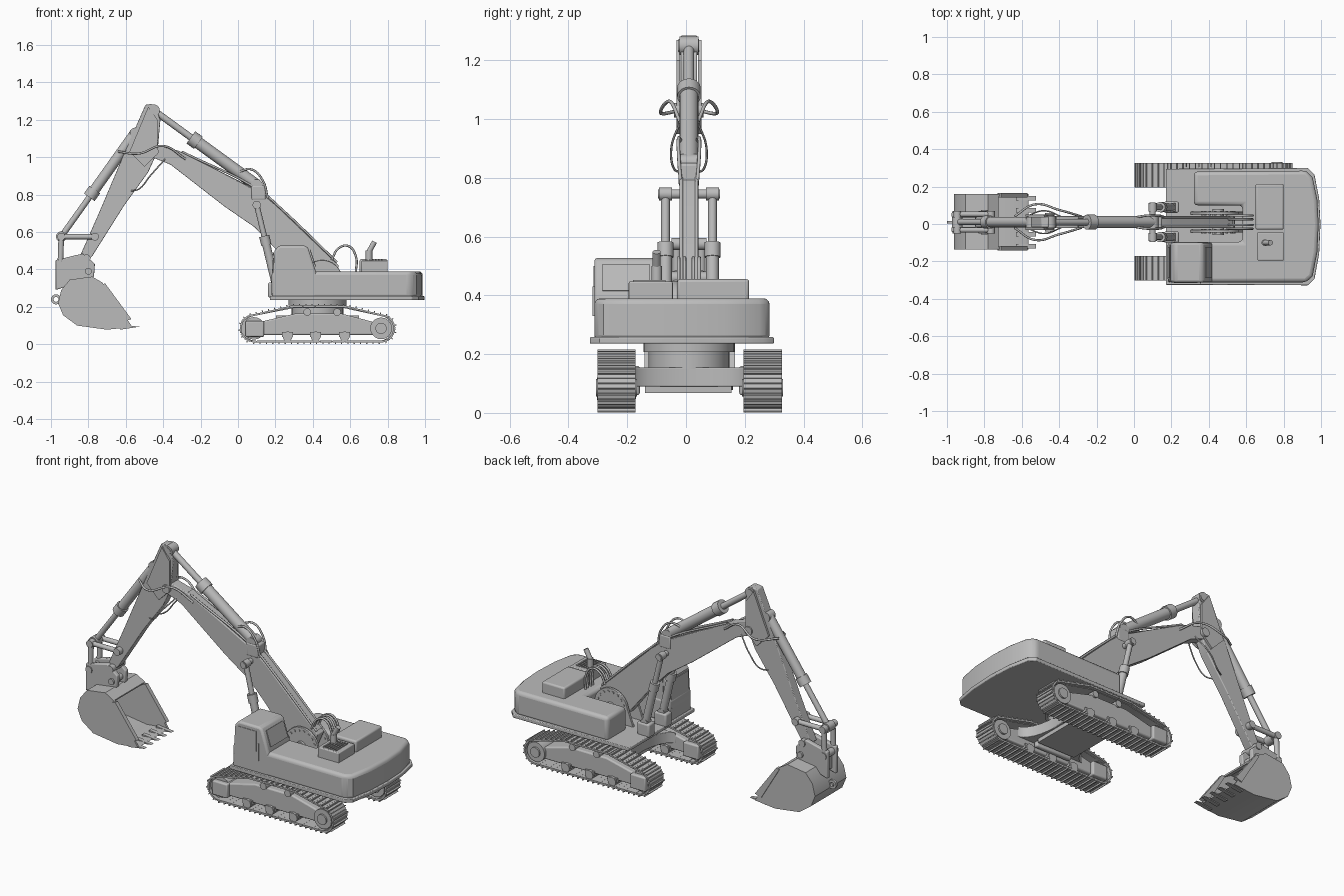
import bpy, bmesh, math
from mathutils import Vector, Matrix

cube = bpy.data.objects.get("Cube")
if cube:
    bpy.data.objects.remove(cube, do_unlink=True)

grey = bpy.data.materials.new("plain grey")
grey.use_nodes = True
COLOUR = (0.5, 0.5, 0.5, 1)
grey.diffuse_color = COLOUR
grey.node_tree.nodes["Principled BSDF"].inputs["Base Color"].default_value = COLOUR

MID = 0.01  # centre plane of the machine


def finish(name, bm, bevel=0, segments=3):
    bmesh.ops.recalc_face_normals(bm, faces=bm.faces)
    mesh = bpy.data.meshes.new(name)
    bm.to_mesh(mesh)
    bm.free()
    mesh.materials.append(grey)
    for poly in mesh.polygons:
        poly.use_smooth = True
    mesh.set_sharp_from_angle(angle=math.radians(35))
    obj = bpy.data.objects.new(name, mesh)
    bpy.context.collection.objects.link(obj)
    if bevel:
        mod = obj.modifiers.new("rounded edges", 'BEVEL')
        mod.width, mod.segments = bevel, segments
        mod.limit_method = 'ANGLE'
        mod.angle_limit = math.radians(40)
    return obj


def extrude(name, corners, offset, bevel=0, segments=3):
    bm = bmesh.new()
    face = bm.faces.new([bm.verts.new(c) for c in corners])
    new = bmesh.ops.extrude_face_region(bm, geom=[face])["geom"]
    bmesh.ops.translate(bm, vec=offset, verts=[v for v in new if isinstance(v, bmesh.types.BMVert)])
    return finish(name, bm, bevel, segments)


def side_profile(name, pts, y0, y1, bevel=0):
    return extrude(name, [(x, y0, z) for x, z in pts], (0, y1 - y0, 0), bevel)


def plan_profile(name, pts, z0, z1, bevel=0):
    return extrude(name, [(x, y, z0) for x, y in pts], (0, 0, z1 - z0), bevel)


def box(name, x, y, z, bevel=0):
    pts = [(x[0], y[0]), (x[1], y[0]), (x[1], y[1]), (x[0], y[1])]
    return plan_profile(name, pts, z[0], z[1], bevel)


def rod(name, a, b, radius, sides=20):
    a, b = Vector(a), Vector(b)
    axis = b - a
    turn = axis.to_track_quat('Z', 'Y').to_matrix().to_4x4()
    bm = bmesh.new()
    bmesh.ops.create_cone(bm, cap_ends=True, segments=sides, radius1=radius, radius2=radius,
                          depth=axis.length, matrix=Matrix.Translation((a + b) / 2) @ turn)
    return finish(name, bm)


def pin(name, x, z, half, radius, y=MID):
    return rod(name, (x, y - half, z), (x, y + half, z), radius)


def ram(name, top, bottom, split, thin, thick, y):
    """Hydraulic cylinder: a thin piston from top to split, a barrel from there on."""
    a, b = Vector((top[0], y, top[1])), Vector((bottom[0], y, bottom[1]))
    s = a.lerp(b, split)
    step = (b - a).normalized() * 0.05
    rod(name + "_piston", a, s, thin)
    rod(name + "_barrel", s, b, thick)
    rod(name + "_collar", s, s + step, thick * 1.25)
    for end, (x, z) in (("top", top), ("bottom", bottom)):
        pin(f"{name}_{end}_eye", x, z, thick, thick, y)


def hose(name, pts, radius=0.006):
    curve = bpy.data.curves.new(name, 'CURVE')
    curve.dimensions = '3D'
    curve.bevel_depth, curve.bevel_resolution = radius, 2
    spline = curve.splines.new('BEZIER')
    spline.bezier_points.add(len(pts) - 1)
    for point, co in zip(spline.bezier_points, pts):
        point.co = co
        point.handle_left_type = point.handle_right_type = 'AUTO'
    curve.materials.append(grey)
    obj = bpy.data.objects.new(name, curve)
    bpy.context.collection.objects.link(obj)


# Crawler tracks
def arc(x, z, r, start, end, n=14):
    angles = [math.radians(start + (end - start) * i / n) for i in range(n + 1)]
    return [Vector((x + r * math.cos(a), z + r * math.sin(a))) for a in angles]


FRONT, REAR, AXLE, REACH = 0.085, 0.765, 0.085, 0.07
loop = arc(FRONT, AXLE, REACH, 270, 110)
loop += [Vector((0.29, 0.202)), Vector((0.57, 0.202))]
loop += arc(REAR, AXLE, REACH, 65, -90)


def along(path, count):
    """Evenly spaced points and directions around a closed path."""
    pairs = list(zip(path, path[1:] + path[:1]))
    total = sum((b - a).length for a, b in pairs)
    for i in range(count):
        d = total * i / count
        for a, b in pairs:
            if d <= (b - a).length:
                break
            d -= (b - a).length
        way = (b - a).normalized()
        yield a + way * d, way


def track(side, y, out):
    bm = bmesh.new()
    for p, way in along(loop, 54):
        frame = Matrix.Translation((p.x, y, p.y)) @ Matrix.Rotation(-math.atan2(way.y, way.x), 4, 'Y')
        for lift, size in ((0, (0.033, 0.13, 0.01)), (0.008, (0.006, 0.13, 0.012))):
            bmesh.ops.create_cube(bm, size=1, matrix=frame @ Matrix.Translation((0, 0, lift))
                                  @ Matrix.Diagonal((*size, 1)))
    finish(side + "_track_pads", bm)
    centre = Vector((0.42, 0.1))
    inner = [c + (c - centre).normalized() * -0.013 for c in loop]
    ring = [loop[0], *loop[1:], loop[0], inner[0], *reversed(inner[1:]), inner[0]]
    bm = bmesh.new()
    rows = [[bm.verts.new((p.x, y + s * 0.045, p.y)) for p in path]
            for path, s in ((loop, -1), (loop, 1), (inner, 1), (inner, -1))]
    n = len(loop)
    for r in range(4):
        for i in range(n):
            j, q = (i + 1) % n, (r + 1) % 4
            bm.faces.new((rows[r][i], rows[r][j], rows[q][j], rows[q][i]))
    finish(side + "_track_chain", bm)
    hill = [(0.1, 0.05), (0.74, 0.05), (0.72, 0.12), (0.55, 0.165), (0.31, 0.165), (0.12, 0.12)]
    side_profile(side + "_track_frame", hill, y - 0.045, y + 0.045, 0.008)
    box(side + "_idler_guard", (0.04, 0.14), (y - 0.066, y + 0.066), (0.04, 0.125), 0.008)
    pin(side + "_idler", FRONT, AXLE, 0.04, 0.06, y)
    pin(side + "_sprocket", REAR, AXLE, 0.06, 0.058, y)
    pin(side + "_drive_hub", REAR, AXLE, 0.07, 0.03, y)
    for x in (0.265, 0.415, 0.57):
        pin(side + "_lower_roller", x, 0.042, 0.06, 0.026, y)
        box(side + "_roller_bracket", (x - 0.03, x + 0.03), (y - 0.055, y + 0.055), (0.04, 0.065))
    for x in (0.37, 0.53):
        pin(side + "_upper_roller", x, 0.172, 0.055, 0.02, y)
    box(side + "_step", (0.3, 0.54), sorted((y - out * 0.05, y - out * 0.08)), (0.06, 0.16), 0.01)


track("right", -0.237, -1)
track("left", 0.261, 1)

# Undercarriage with curved front and back edges
bend = [(math.cos(math.radians(a)), math.sin(math.radians(a))) for a in range(-90, 91, 15)]
waist = [(0.2 + 0.09 * c, MID + 0.2 * s) for c, s in bend]
waist += [(0.65 - 0.09 * c, MID - 0.2 * s) for c, s in bend]
plan_profile("cross_frame", waist, 0.09, 0.155, 0.008)
box("belly_plate", (0.3, 0.55), (-0.14, 0.155), (0.067, 0.09))
for name, r, z0, z1 in (("turntable", 0.138, 0.15, 0.21), ("slewing_ring", 0.155, 0.208, 0.24)):
    rod(name, (0.425, MID, z0), (0.425, MID, z1), r, 40)

# Upper body: lower deck, hull with a slot for the boom, flared skirt
rear = [(0.92, 0.285), (0.955, 0.25), (0.98, 0.13), (0.987, 0), (0.98, -0.15), (0.955, -0.28), (0.92, -0.312)]
hull = [(0.32, 0.28), *rear, (0.18, -0.312), (0.18, -0.095), (0.58, -0.095), (0.58, 0.1), (0.32, 0.1)]
plan_profile("hull", hull, 0.245, 0.39, 0.02)
skirt = [(0.17, 0.295)] + [(x + 0.01, y * 1.05) for x, y in rear] + [(0.17, -0.325)]
plan_profile("skirt", skirt, 0.236, 0.258, 0.004)

# Cab
cab = [(0.18, 0.25), (0.195, 0.5), (0.22, 0.528), (0.36, 0.528), (0.375, 0.515), (0.42, 0.38), (0.42, 0.25)]
side_profile("cab", cab, -0.312, -0.1, 0.012)
window = [(0.215, 0.38), (0.222, 0.5), (0.34, 0.5), (0.34, 0.38)]
side_profile("cab_right_window", window, -0.315, -0.31)
side_profile("cab_left_window", window, -0.102, -0.097)
pane = [(0.183, 0.33), (0.192, 0.49), (0.188, 0.49), (0.179, 0.33)]
side_profile("windscreen", pane, -0.29, -0.122)
pane = [(0.383, 0.505), (0.413, 0.415), (0.417, 0.416), (0.387, 0.507)]
side_profile("rear_window", pane, -0.285, -0.125)
box("door_handle", (0.352, 0.358), (-0.318, -0.31), (0.33, 0.43))

# Engine covers, vent and exhaust
box("engine_cover", (0.65, 0.8), (-0.03, 0.215), (0.38, 0.455), 0.01)
box("vent_box", (0.66, 0.8), (-0.195, -0.045), (0.38, 0.447), 0.005)
for i in range(6):
    x = 0.685 + i * 0.016
    box("vent_slat", (x, x + 0.008), (-0.18, -0.07), (0.445, 0.453))
rod("exhaust_pipe", (0.7, -0.1, 0.44), (0.7, -0.1, 0.5), 0.018)
rod("exhaust_tip", (0.698, -0.1, 0.49), (0.73, -0.1, 0.548), 0.014)

# Boom and its mount
boom = [(-0.48, 1.03), (-0.46, 1.06), (-0.42, 1.062), (-0.32, 1.035), (-0.1, 0.925), (0.12, 0.81), (0.2, 0.745),
        (0.54, 0.42), (0.5, 0.33), (0.36, 0.31), (0.2, 0.51), (0.09, 0.625), (-0.07, 0.735), (-0.36, 0.96), (-0.46, 1.0)]
side_profile("boom", boom, MID - 0.032, MID + 0.032, 0.004)
side_profile("boom_top_strip", [(-0.32, 1.04), (0.12, 0.815), (0.2, 0.755), (0.53, 0.44), (0.5, 0.43), (0.1, 0.8)],
             MID - 0.022, MID + 0.022)
cheek = [(0.3, 0.25)] + [(p.x, p.y) for p in arc(0.45, 0.34, 0.11, 170, 0)] + [(0.6, 0.25)]
for s in (-1, 1):
    y = MID + s * 0.048
    side_profile("boom_cheek", cheek, y - 0.008, y + 0.008, 0.003)
    for p in arc(0.45, 0.34, 0.09, 160, 20, 7):
        pin("cheek_bolt", p.x, p.y, 0.012, 0.007, y)
    ram("boom_ram", (0.1, 0.745), (0.2, 0.33), 0.4, 0.015, 0.022, MID + s * 0.08)
    box("ram_foot", (0.16, 0.24), (MID + s * 0.08 - 0.03, MID + s * 0.08 + 0.03), (0.25, 0.33), 0.01)
pin("boom_pivot", 0.45, 0.34, 0.07, 0.03)
pin("boom_ram_pin", 0.1, 0.745, 0.105, 0.016)

# Stick
stick = [(-0.495, 1.28), (-0.46, 1.285), (-0.44, 1.265), (-0.415, 1.2), (-0.43, 1.03), (-0.48, 0.92),
         (-0.61, 0.74), (-0.78, 0.47), (-0.82, 0.44), (-0.85, 0.46), (-0.74, 0.71), (-0.63, 0.97), (-0.53, 1.2)]
side_profile("stick", stick, MID - 0.028, MID + 0.028, 0.004)
pin("stick_pivot", -0.45, 1.03, 0.05, 0.025)
for s in (-1, 1):
    y = MID + s * 0.036
    side_profile("stick_side_plate", [(-0.48, 1.27), (-0.43, 1.2), (-0.43, 1.02), (-0.5, 0.95), (-0.58, 1.03)],
                 y - 0.006, y + 0.006)
ram("stick_ram", (-0.45, 1.25), (0.1, 0.85), 0.36, 0.018, 0.032, MID)
ram("bucket_ram", (-0.945, 0.575), (-0.55, 1.13), 0.38, 0.016, 0.028, MID)
pin("stick_ram_pin", -0.45, 1.25, 0.035, 0.022)
box("stick_ram_mount", (0.07, 0.15), (MID - 0.035, MID + 0.035), (0.77, 0.85), 0.01)

# Bucket linkage
for s in (-1, 1):
    y = MID + s * 0.042
    rod("rocker_arm", (-0.945, y, 0.575), (-0.765, y, 0.575), 0.014)
    rod("push_link", (-0.945, y, 0.575), (-0.95, y, 0.42), 0.015)
for x, z in ((-0.945, 0.575), (-0.765, 0.575), (-0.95, 0.42), (-0.81, 0.46)):
    pin("link_pin", x, z, 0.06, 0.021)
bracket = [(-0.975, 0.45), (-0.83, 0.485), (-0.765, 0.43), (-0.77, 0.36), (-0.85, 0.33), (-0.975, 0.29)]
for s in (-1, 1):
    y = MID + s * 0.04
    side_profile("coupler_plate", bracket, y - 0.014, y + 0.014, 0.006)
box("coupler_core", (-0.95, -0.8), (MID - 0.03, MID + 0.03), (0.32, 0.4))
pin("coupler_pin", -0.8, 0.39, 0.065, 0.018)

# Bucket, open toward the machine
scoop = [(-0.725, 0.33), (-0.78, 0.362), (-0.9, 0.345), (-0.945, 0.29), (-0.962, 0.22), (-0.935, 0.155),
         (-0.86, 0.1), (-0.7, 0.078), (-0.565, 0.092)]
heart = Vector((-0.76, 0.2))
lining = [tuple(Vector(p).lerp(heart, 0.07)) for p in scoop]
side_profile("bucket_shell", scoop + lining[::-1], -0.13, 0.155)
for y in (-0.135, 0.148):
    side_profile("bucket_side", scoop, y, y + 0.012)
    side_profile("bucket_side_cutter", [(-0.73, 0.32), (-0.71, 0.325), (-0.57, 0.135), (-0.61, 0.12)], y - 0.006, y + 0.018)
for i in range(5):
    y = -0.118 + i * 0.064
    side_profile("bucket_tooth", [(-0.63, 0.078), (-0.63, 0.105), (-0.525, 0.094)], y - 0.012, y + 0.012)
bm = bmesh.new()
eye = [bm.verts.new((p.x, MID, p.y)) for p in arc(-0.973, 0.24, 0.02, 0, 360, 16)[:-1]]
edges = [bm.edges.new((a, b)) for a, b in zip(eye, eye[1:] + eye[:1])]
hook = finish("lifting_eye", bm)
skin = hook.modifiers.new("thickness", 'SKIN')
for v in hook.data.skin_vertices[0].data if hook.data.skin_vertices else []:
    v.radius = (0.007, 0.007)
if not hook.data.skin_vertices:
    hook.modifiers.remove(skin)

# Hydraulic hoses
for s in (-1, 1):
    def at(x, y, z):
        return (x, MID + s * y, z)
    hose("elbow_hose", [at(-0.28, 0.03, 0.99), at(-0.4, 0.065, 1.06), at(-0.53, 0.095, 1.02), at(-0.64, 0.03, 1.03)])
    hose("stick_hose", [at(-0.39, 0.03, 0.99), at(-0.47, 0.06, 0.9), at(-0.53, 0.05, 0.83), at(-0.57, 0.03, 0.82)], 0.004)
    hose("boom_hose", [at(0.0, 0.025, 0.92), at(0.07, 0.035, 0.935), at(0.13, 0.035, 0.88), at(0.16, 0.028, 0.78)])
    hose("boom_pipe", [at(-0.3, 0.026, 1.03), at(0.13, 0.026, 0.812), at(0.22, 0.026, 0.735), at(0.53, 0.026, 0.438)])
    for y in (0.015, 0.035):
        hose("foot_hose", [at(0.5, y, 0.45), at(0.54, y, 0.515), at(0.59, y, 0.525), at(0.63, y, 0.47), at(0.63, y, 0.38)])
